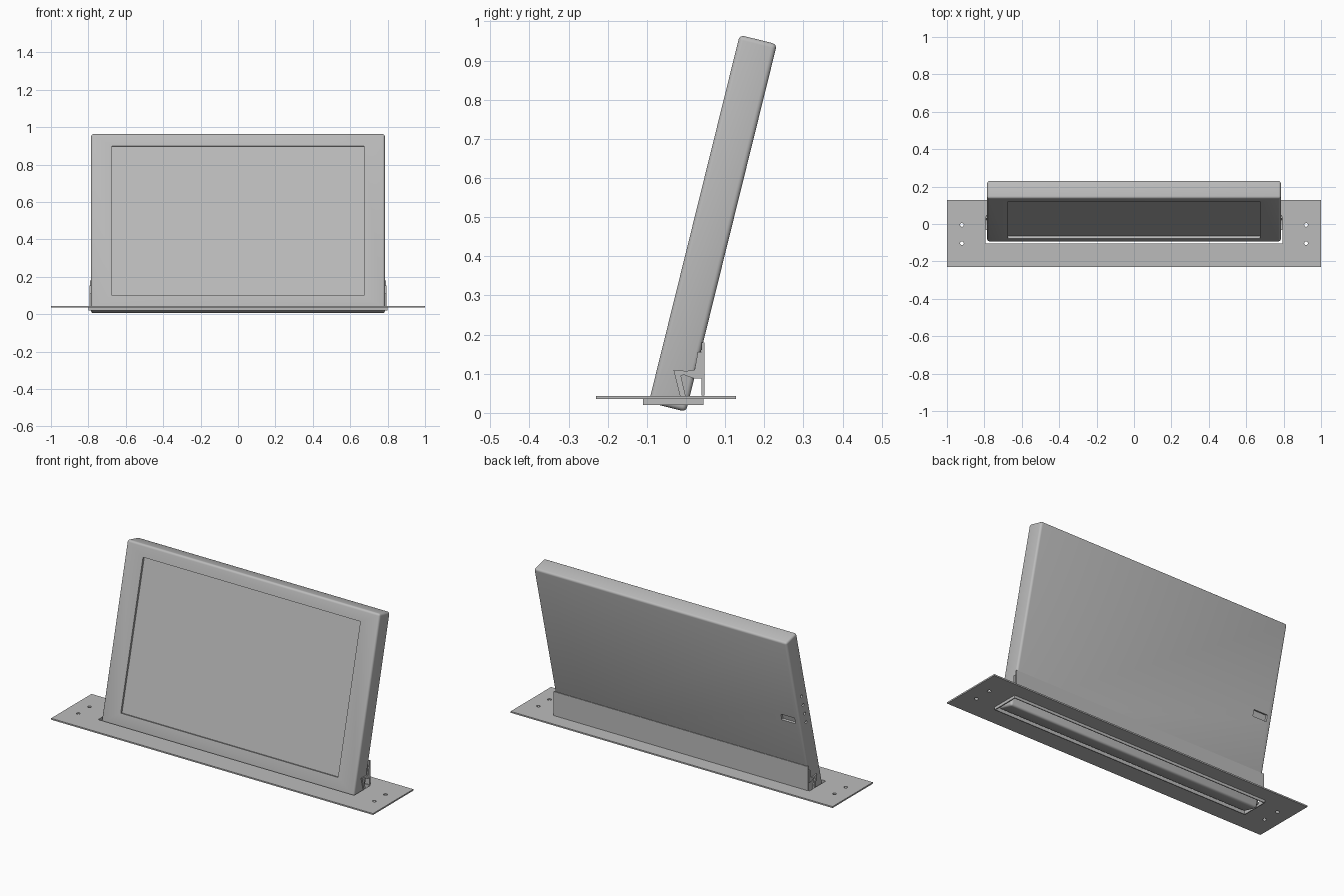
import bpy, bmesh, math
from mathutils import Matrix, Vector

if "Cube" in bpy.data.objects:
    bpy.data.objects.remove(bpy.data.objects["Cube"])

grey = bpy.data.materials.new("satin_grey")
grey.use_nodes = True
COLOR = (0.5, 0.5, 0.5, 1)
grey.diffuse_color = COLOR
grey.node_tree.nodes["Principled BSDF"].inputs["Base Color"].default_value = COLOR


def finish(name, bm):
    bmesh.ops.recalc_face_normals(bm, faces=bm.faces)
    mesh = bpy.data.meshes.new(name)
    bm.to_mesh(mesh)
    bm.free()
    mesh.materials.append(grey)
    ob = bpy.data.objects.new(name, mesh)
    bpy.context.collection.objects.link(ob)
    return ob


def box(name, lo, hi, bevel=0.0):
    """Box between two corners, with optional rounded edges."""
    lo, hi = Vector(lo), Vector(hi)
    bm = bmesh.new()
    bmesh.ops.create_cube(bm, size=1, matrix=Matrix.Translation((lo + hi) / 2)
                          @ Matrix.Diagonal((*(hi - lo), 1)))
    if bevel:
        bmesh.ops.bevel(bm, geom=bm.edges[:], offset=bevel, segments=4,
                        profile=0.5, affect="EDGES")
    return finish(name, bm)


def rod(name, center, radius, depth, axis="Z"):
    bm = bmesh.new()
    turn = Matrix.Rotation(math.pi / 2, 4, "Y") if axis == "X" else Matrix()
    bmesh.ops.create_cone(bm, cap_ends=True, segments=20, radius1=radius,
                          radius2=radius, depth=depth,
                          matrix=Matrix.Translation(center) @ turn)
    return finish(name, bm)


def cut(ob, cutters):
    """Subtract each cutter and delete it."""
    bpy.context.view_layer.objects.active = ob
    for c in cutters:
        mod = ob.modifiers.new("cut", "BOOLEAN")
        mod.object, mod.operation, mod.solver = c, "DIFFERENCE", "EXACT"
        bpy.ops.object.modifier_apply(modifier=mod.name)
        bpy.data.objects.remove(c)


def smooth(ob):
    bpy.ops.object.select_all(action="DESELECT")
    ob.select_set(True)
    bpy.context.view_layer.objects.active = ob
    bpy.ops.object.shade_smooth_by_angle(angle=math.radians(35))


# Screen housing: built upright, then leaned back
W, T, H = 0.785, 0.098, 0.967
housing = box("screen_housing", (-W, -T, 0), (W, 0, H), 0.012)
cutters = [
    box("screen_recess", (-0.675, -T - 0.05, 0.076), (0.675, -T + 0.012, 0.9)),
    box("port_recess", (-0.755, -0.012, 0.445), (-0.67, 0.05, 0.48)),
]
cutters += [rod("button_hole", (-W, -T / 2, z), 0.008, 0.02, "X")
            for z in (0.43, 0.485, 0.54, 0.595)]
cut(housing, cutters)
housing.location = (0, 0, 0.003)
housing.rotation_euler.x = math.radians(-13.9)
smooth(housing)

# Mounting plate with slot and screw holes
plate = box("mounting_plate", (-1, -0.23, 0.035), (1, 0.128, 0.043))
holes = [box("slot", (-0.795, -0.105, 0), (0.795, 0.04, 0.1))]
holes += [rod("screw_hole", (x, y, 0.04), 0.01, 0.1)
          for x in (-0.92, 0.92) for y in (-0.005, -0.103)]
cut(plate, holes)
smooth(plate)

# Rim hanging below the slot
rim = box("slot_rim", (-0.8, -0.11, 0.02), (0.8, 0.045, 0.035))
cut(rim, [box("rim_opening", (-0.795, -0.105, 0), (0.795, 0.04, 0.1))])

# Rear cover flap
box("rear_flap", (-0.79, 0.04, 0.045), (0.79, 0.047, 0.18))

# Hinge arms at both ends
PROFILE = [(-.032, .11), (0, .107), (.022, .11), (.03, .155), (.04, .155), (.04, .088),
           (.02, .088), (-.005, .097), (-.013, .095), (.002, .03), (-.012, .03)]
for side, name in ((1, "left_hinge_arm"), (-1, "right_hinge_arm")):
    bm = bmesh.new()
    face = bm.faces.new([bm.verts.new((side * 0.786, y, z)) for y, z in PROFILE])
    ext = bmesh.ops.extrude_face_region(bm, geom=[face])
    bmesh.ops.translate(bm, vec=(side * 0.007, 0, 0),
                        verts=[v for v in ext["geom"] if isinstance(v, bmesh.types.BMVert)])
    finish(name, bm)
